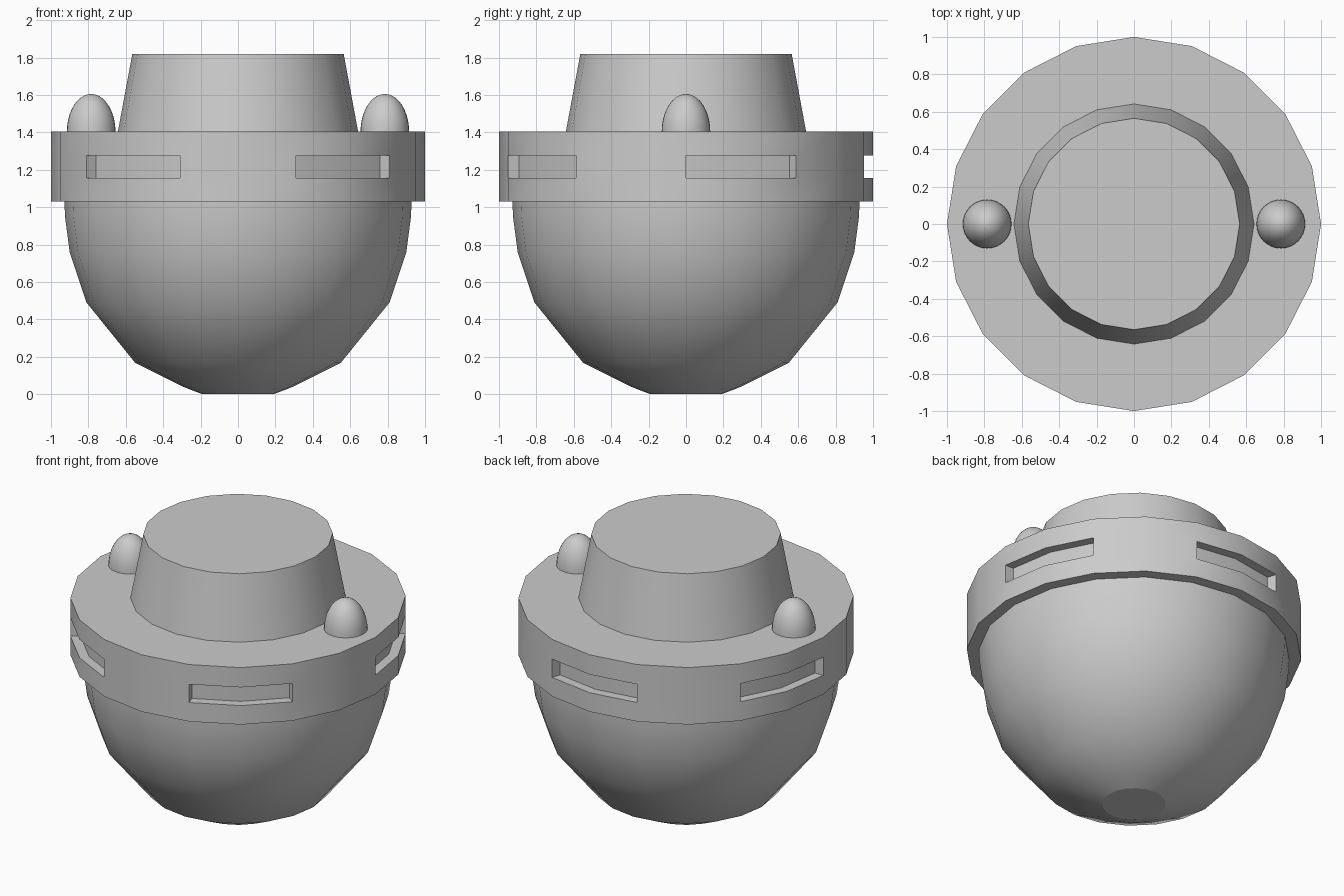
import bpy, bmesh, math

if "Cube" in bpy.data.objects:
    bpy.data.objects.remove(bpy.data.objects["Cube"])

SIDES = 20


def lathe(name, profile, sides=SIDES, cap_start=False, cap_end=False, offset=(0, 0), edit=None):
    """Revolve (radius, z) points, listed bottom to top, around a vertical axis."""
    bm = bmesh.new()
    rings = []
    for r, z in profile:
        rings.append([bm.verts.new((r * math.cos(2 * math.pi * i / sides),
                                    r * math.sin(2 * math.pi * i / sides), z))
                      for i in range(sides)])
    grid = []
    for a, b in zip(rings, rings[1:]):
        grid.append([bm.faces.new((a[i], a[(i + 1) % sides], b[(i + 1) % sides], b[i]))
                     for i in range(sides)])
    if cap_start:
        bm.faces.new(rings[0][::-1])
    if cap_end:
        bm.faces.new(rings[-1])
    if edit:
        edit(bm, grid)
    me = bpy.data.meshes.new(name)
    bm.to_mesh(me)
    bm.free()
    ob = bpy.data.objects.new(name, me)
    ob.location = (*offset, 0)
    bpy.context.collection.objects.link(ob)
    bpy.ops.object.select_all(action='DESELECT')
    ob.select_set(True)
    bpy.context.view_layer.objects.active = ob
    bpy.ops.object.shade_smooth_by_angle(angle=math.radians(32))
    return ob


# Rounded lower bowl with a small flat base
bowl = lathe("bowl", [(0.19, 0), (0.285, 0.036), (0.55, 0.168), (0.81, 0.49),
                      (0.90, 0.76), (0.925, 0.95), (0.928, 1.03)], cap_start=True)
for p in bowl.data.polygons:
    if len(p.vertices) > 4:
        p.use_smooth = False


# Wide collar with five recessed slots, each two facets long
def cut_slots(bm, grid):
    band = grid[2]
    for k in range(5):
        res = bmesh.ops.extrude_face_region(bm, geom=[band[4 * k], band[4 * k + 1]])
        for v in res["geom"]:
            if isinstance(v, bmesh.types.BMVert):
                v.co.x *= 0.94
                v.co.y *= 0.94
        old = [f for f in (band[4 * k], band[4 * k + 1]) if f.is_valid]
        if old:
            bmesh.ops.delete(bm, geom=old, context='FACES_ONLY')
    bmesh.ops.recalc_face_normals(bm, faces=bm.faces)


lathe("collar", [(0.928, 1.03), (1, 1.03), (1, 1.155), (1, 1.275), (1, 1.405), (0.642, 1.405)],
      edit=cut_slots)

# Tapered top plug
lathe("top_plug", [(0.642, 1.405), (0.565, 1.82)], cap_end=True)

# Pair of domed knobs on the collar
steps = 10
dome = [(0.13 * math.cos(t), 1.403 + 0.202 * math.sin(t))
        for t in (math.pi / 2 * i / steps for i in range(steps))]
dome.append((0.004, 1.605))
for side, x in (("left", -0.785), ("right", 0.785)):
    lathe("knob_" + side, dome, sides=32, cap_end=True, offset=(x, 0))
